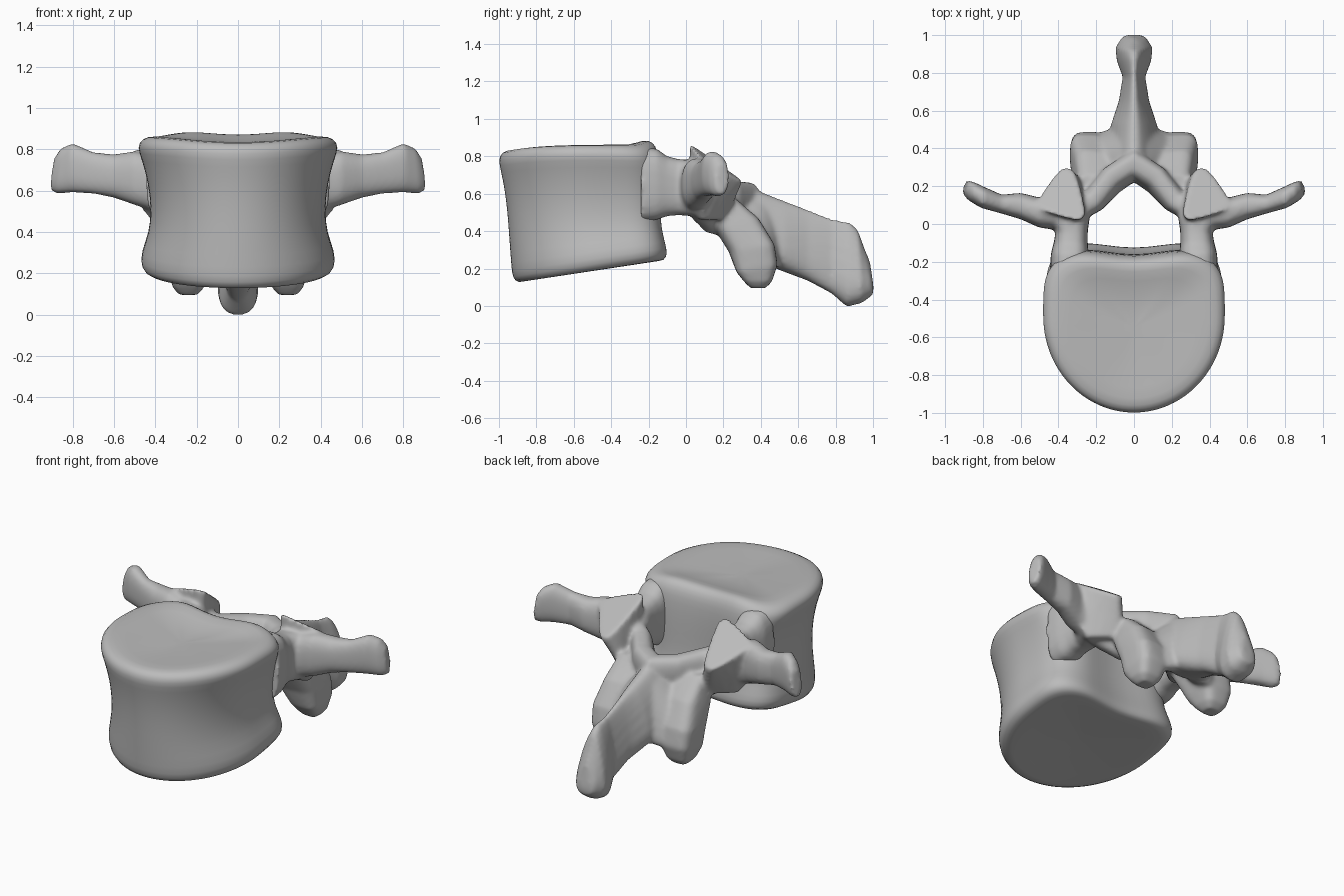
import bpy, bmesh, math
from mathutils import Vector

if "Cube" in bpy.data.objects:
    bpy.data.objects.remove(bpy.data.objects["Cube"])

bone = bpy.data.materials.new("bone_grey")
bone.use_nodes = True
GREY = (0.5, 0.5, 0.5, 1)
bone.diffuse_color = GREY
bone.node_tree.nodes["Principled BSDF"].inputs["Base Color"].default_value = GREY


def spow(value, exponent):
    return math.copysign(abs(value) ** exponent, value)


def loft(bm, rings):
    """Skin a row of closed rings and cap both ends."""
    rows = [[bm.verts.new(p) for p in ring] for ring in rings]
    n = len(rows[0])
    for low, high in zip(rows, rows[1:]):
        for i in range(n):
            j = (i + 1) % n
            bm.faces.new((low[i], low[j], high[j], high[i]))
    bm.faces.new(rows[0][::-1])
    bm.faces.new(rows[-1])


def limb(bm, stations, power=0.8, taper=0.0, sides=24, mirror=True):
    """Loft through stations (centre, half axis a, half axis b), on both sides."""
    for side in ((1, -1) if mirror else (1,)):
        rings = []
        for centre, a, b in stations:
            ring = []
            for i in range(sides):
                t = 2 * math.pi * i / sides
                c, s = spow(math.cos(t), power), spow(math.sin(t), power)
                p = Vector(centre) + Vector(a) * c * (1 - taper * s) + Vector(b) * s
                ring.append((p.x * side, p.y, p.z))
            rings.append(ring)
        loft(bm, rings)


def finish(name, bm):
    bmesh.ops.recalc_face_normals(bm, faces=bm.faces)
    mesh = bpy.data.meshes.new(name)
    bm.to_mesh(mesh)
    bm.free()
    mesh.materials.append(bone)
    obj = bpy.data.objects.new(name, mesh)
    bpy.context.collection.objects.link(obj)
    mesh.polygons.foreach_set("use_smooth", [True] * len(mesh.polygons))
    return obj


# Vertebral body: rounded front, flat slightly hollowed back, waisted sides
# each row: front z, back z, front y, back y, half width, inset scale
body_rows = [
    (.15, .26, -.92, -.09, .45, .03),
    (.13, .25, -.92, -.09, .45, .82),
    (.115, .245, -.92, -.09, .455, .95),
    (.15, .28, -.93, -.09, .47, 1),
    (.22, .34, -.935, -.105, .47, 1),
    (.35, .42, -.945, -.125, .43, 1),
    (.50, .52, -.955, -.13, .42, 1),
    (.62, .65, -.97, -.13, .435, 1),
    (.72, .77, -.99, -.135, .465, 1),
    (.78, .83, -1.005, -.145, .49, 1),
    (.82, .87, -1.005, -.155, .485, .96),
    (.83, .885, -1.0, -.165, .475, .87),
    (.81, .835, -1.0, -.18, .47, .55),
    (.81, .82, -1.0, -.18, .47, .03),
]
rings = []
for zf, zb, yf, yb, width, scale in body_rows:
    ring = []
    for i in range(48):
        t = 2 * math.pi * i / 48
        c, s = math.cos(t), math.sin(t)
        if s < 0:
            u, v = c, .6 + .6 * s
        else:
            u, v = spow(c, .5), .6 + .41 * spow(s, .5)
            v -= .055 * math.exp(-(u / .4) ** 2) * s
        u, v = u * scale, .55 + (v - .55) * scale
        bulge = 0
        if zf > .7:
            rim = .012 * math.cos(math.pi * u * 2) + .02 * u * u
            bulge = .02 * math.sin(math.pi * min(max(v, 0), 1)) - rim * v
        ring.append((u * width, yf + (yb - yf) * v, zf + (zb - zf) * v + bulge))
    rings.append(ring)
bm = bmesh.new()
loft(bm, rings)
body = finish("vertebral_body", bm)
body.modifiers.new("round", "SUBSURF").levels = 1
body.modifiers["round"].render_levels = 1

arch = bmesh.new()

# Pedicles, flared where they meet the body
limb(arch, [
    ((.34, -.24, .65), (.105, 0, 0), (0, 0, .20)),
    ((.34, -.155, .65), (.10, 0, 0), (0, 0, .19)),
    ((.335, -.10, .64), (.09, 0, 0), (0, 0, .16)),
    ((.33, -.04, .635), (.085, 0, 0), (0, 0, .15)),
    ((.345, .03, .63), (.11, 0, 0), (0, 0, .15)),
    ((.36, .10, .60), (.12, 0, 0), (0, 0, .14)),
], power=.7)

# Transverse processes
limb(arch, [
    ((.34, .05, .62), (0, .09, 0), (0, 0, .14)),
    ((.50, .06, .66), (0, .08, 0), (0, 0, .13)),
    ((.60, .095, .67), (0, .07, 0), (0, 0, .105)),
    ((.70, .105, .685), (0, .05, 0), (0, 0, .10)),
    ((.80, .14, .71), (-.01, .055, 0), (0, 0, .12)),
    ((.865, .175, .695), (-.01, .05, 0), (-.01, 0, .11)),
    ((.895, .195, .68), (-.01, .035, 0), (-.01, 0, .08)),
])

# Superior articular processes, ending in sloping three-cornered facets
limb(arch, [
    ((.31, .13, .46), (.07, .02, 0), (-.04, .08, 0)),
    ((.35, .15, .60), (.085, .025, 0), (-.04, .11, -.03)),
    ((.37, .17, .755), (.095, .027, -.03), (-.02, .13, -.085)),
], power=.55, taper=.6)

# Laminae closing the canal
limb(arch, [
    ((.34, .06, .60), (.05, .05, 0), (0, 0, .14)),
    ((.215, .125, .54), (.045, .05, 0), (0, 0, .15)),
    ((.12, .23, .52), (.045, .055, 0), (0, .02, .15)),
    ((-.02, .325, .50), (.02, .075, 0), (0, .01, .16)),
], power=.7)

# Inferior articular processes: broad sheets with flat outer facets
limb(arch, [
    ((.20, .19, .58), (.09, 0, 0), (0, .07, 0)),
    ((.20, .27, .44), (.12, .02, 0), (-.01, .11, .03)),
    ((.215, .35, .31), (.125, .01, 0), (0, .12, .02)),
    ((.235, .38, .20), (.10, 0, 0), (0, .11, .02)),
    ((.24, .385, .13), (.075, 0, 0), (0, .075, 0)),
    ((.24, .385, .095), (.045, 0, 0), (0, .04, 0)),
], power=.55)

# Webs sloping from the spinous crest out to the inferior processes
limb(arch, [
    ((.02, .42, .42), (0, .11, -.03), (0, -.03, .18)),
    ((.10, .40, .37), (0, .10, -.03), (0, -.04, .16)),
    ((.17, .385, .33), (0, .09, -.03), (0, -.04, .13)),
    ((.25, .38, .29), (0, .08, -.02), (0, -.02, .09)),
])

# Spinous process: thin crest above, flared base, thickened tip
limb(arch, [
    ((0, .28, .50), (.10, 0, 0), (0, 0, .16)),
    ((0, .40, .42), (.12, 0, 0), (0, 0, .19)),
    ((0, .53, .37), (.105, 0, 0), (0, 0, .19)),
    ((0, .65, .325), (.07, 0, 0), (0, 0, .19)),
    ((0, .78, .265), (.052, 0, 0), (0, 0, .20)),
    ((0, .87, .22), (.08, 0, 0), (0, .01, .225)),
    ((0, .93, .21), (.085, 0, 0), (0, -.01, .195)),
    ((0, .975, .19), (.055, 0, 0), (0, -.025, .13)),
    ((0, .993, .17), (.03, 0, 0), (0, -.01, .07)),
], taper=.5, mirror=False)

# Fuse the arch into one softly blended bone
arch_obj = finish("neural_arch", arch)
fuse = arch_obj.modifiers.new("fuse", "REMESH")
fuse.mode = "VOXEL"
fuse.voxel_size = .012
fuse.use_smooth_shade = True
soften = arch_obj.modifiers.new("soften", "SMOOTH")
soften.factor = .5
soften.iterations = 8
